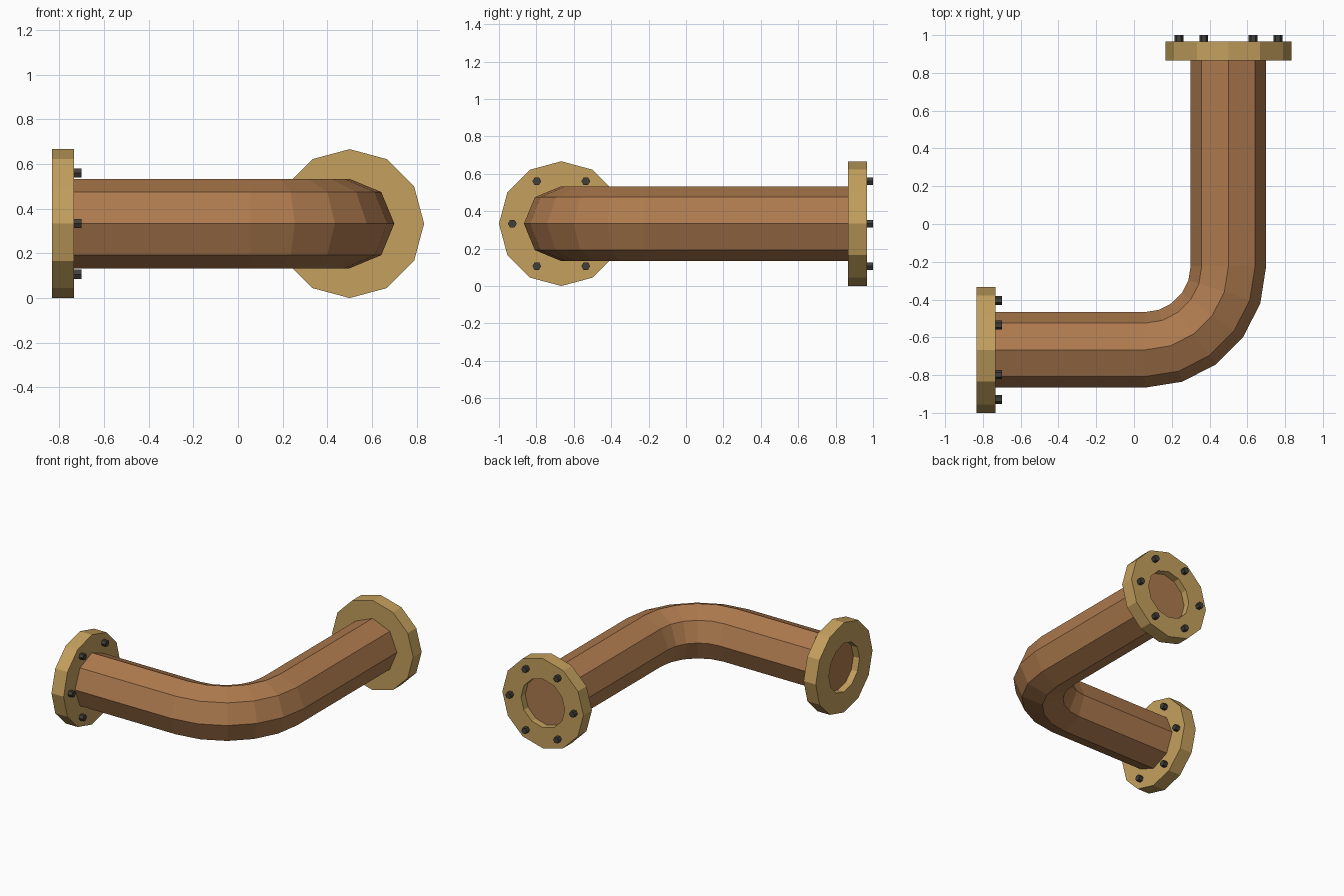
import bpy, bmesh, math
from mathutils import Vector

if "Cube" in bpy.data.objects:
    bpy.data.objects.remove(bpy.data.objects["Cube"])

ZC = 0.3333            # height of the pipe axis
PIPE_R, BEND_R = 0.2, 0.445
CX, CY = 0.5, -0.6667  # corner where the two axes cross
UP = Vector((0, 0, 1))


def material(name, rgb):
    m = bpy.data.materials.new(name)
    m.diffuse_color = (*rgb, 1)
    m.use_nodes = True
    m.node_tree.nodes["Principled BSDF"].inputs["Base Color"].default_value = m.diffuse_color
    return m


copper = material("copper", (0.42, 0.195, 0.076))
brass = material("brass", (0.55, 0.35, 0.11))
dark_steel = material("dark steel", (0.055, 0.05, 0.043))


def ring(bm, centre, axis, radius, sides):
    """Polygon of vertices around an axis, with corners level with the axis."""
    side = axis.cross(UP).normalized()
    return [bm.verts.new(centre + radius * (side * math.cos(a) + UP * math.sin(a)))
            for a in (2 * math.pi * i / sides for i in range(sides))]


def bridge(bm, a, b):
    n = len(a)
    for i in range(n):
        j = (i + 1) % n
        bm.faces.new((a[i], a[j], b[j], b[i]))


def finish(bm, name, mat):
    bmesh.ops.recalc_face_normals(bm, faces=bm.faces)
    me = bpy.data.meshes.new(name)
    bm.to_mesh(me)
    bm.free()
    me.materials.append(mat)
    ob = bpy.data.objects.new(name, me)
    bpy.context.collection.objects.link(ob)
    return ob


def swept(name, mat, stations, sides, radius):
    """Closed solid swept through (centre, axis) stations."""
    bm = bmesh.new()
    rings = [ring(bm, c, d, radius, sides) for c, d in stations]
    for a, b in zip(rings, rings[1:]):
        bridge(bm, a, b)
    bm.faces.new(rings[0])
    bm.faces.new(rings[-1])
    return finish(bm, name, mat)


def flange(name, centre, axis, thick=0.1, outer=0.3333, hole=0.18, sides=12):
    bm = bmesh.new()
    h = axis * thick / 2
    loops = [ring(bm, centre + o, axis, r, sides)
             for o, r in ((-h, hole), (-h, outer), (h, outer), (h, hole))]
    for i in range(4):
        bridge(bm, loops[i], loops[(i + 1) % 4])
    finish(bm, name, brass)
    # six hexagonal bolts on the face along +axis
    side = axis.cross(UP)
    for k in range(6):
        a = k * math.pi / 3
        p = centre + h + 0.262 * (side * math.cos(a) + UP * math.sin(a))
        swept(f"{name}_bolt_{k + 1}", dark_steel,
              [(p - axis * 0.03, axis), (p + axis * 0.0335, axis)], 6, 0.0235)


X, Y = Vector((1, 0, 0)), Vector((0, 1, 0))
start = Vector((-0.7833, CY, ZC))
end = Vector((CX, 0.9165, ZC))

# pipe: straight run, five-step elbow, straight run
stations = [(start, X)]
for i in range(6):
    a = math.radians(18 * i)
    c = Vector((CX - BEND_R + BEND_R * math.sin(a),
                CY + BEND_R - BEND_R * math.cos(a), ZC))
    stations.append((c, Vector((math.cos(a), math.sin(a), 0))))
stations.append((end, Y))
swept("elbow_pipe", copper, stations, 8, PIPE_R)

# end flanges with their bolts
flange("left_flange", start, X)
flange("back_flange", end, Y)
